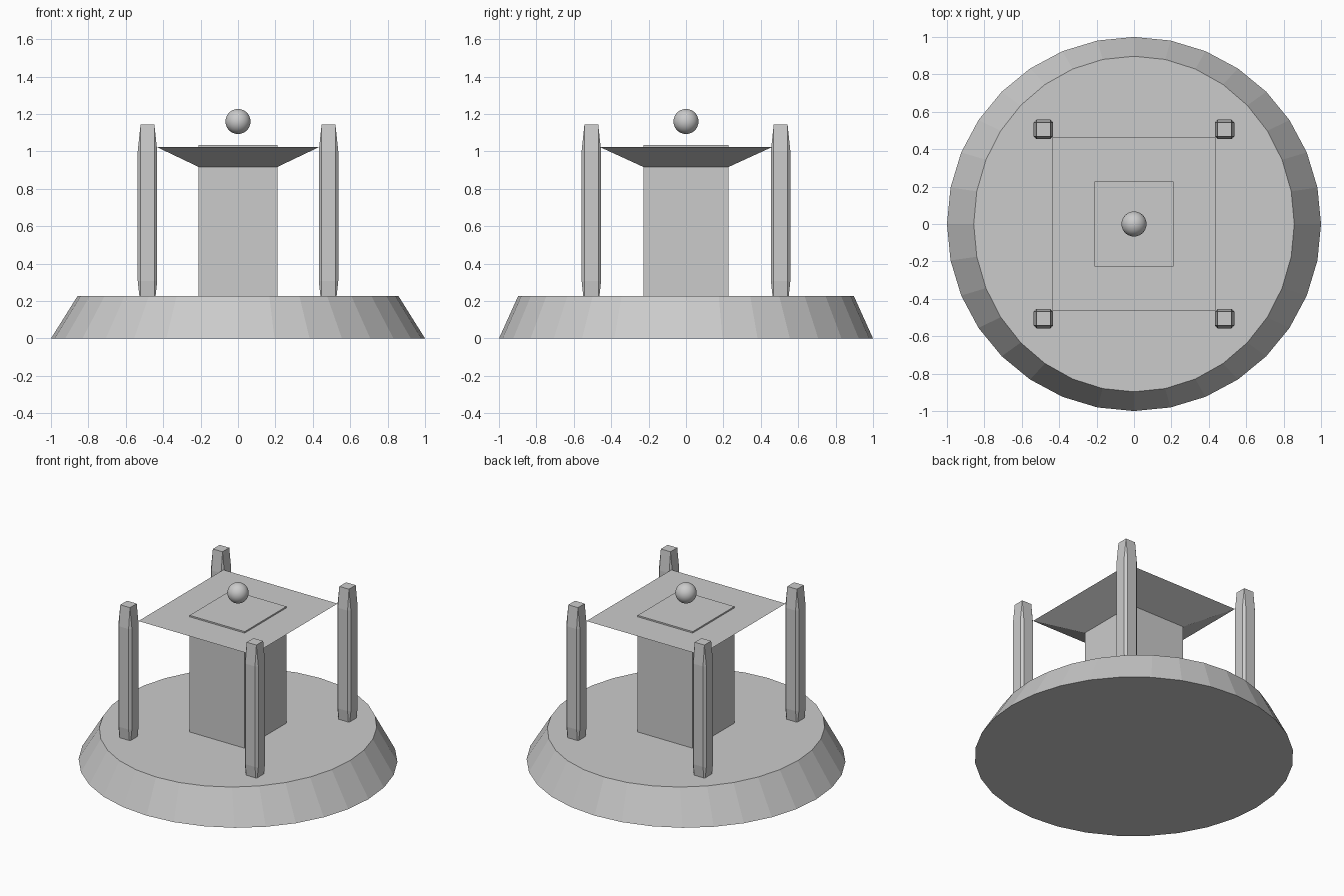
import bpy, bmesh
from mathutils import Matrix, Vector

if "Cube" in bpy.data.objects:
    bpy.data.objects.remove(bpy.data.objects["Cube"])


def finish(name, bm):
    bmesh.ops.recalc_face_normals(bm, faces=bm.faces[:])
    mesh = bpy.data.meshes.new(name)
    bm.to_mesh(mesh)
    bm.free()
    obj = bpy.data.objects.new(name, mesh)
    bpy.context.collection.objects.link(obj)
    return obj


def box(name, bottom, top, z0, z1):
    """Box with separate half sizes (x, y) at its bottom and top."""
    bm = bmesh.new()
    bmesh.ops.create_cube(bm, size=2)
    for v in bm.verts:
        half, z = (top, z1) if v.co.z > 0 else (bottom, z0)
        v.co = Vector((v.co.x * half[0], v.co.y * half[1], z))
    return finish(name, bm)


# Round sloped base, slightly narrower in x than y at the top
bm = bmesh.new()
bmesh.ops.create_cone(bm, cap_ends=True, segments=32, radius1=1, radius2=1, depth=2)
for v in bm.verts:
    if v.co.z > 0:
        v.co = Vector((v.co.x * 0.857, v.co.y * 0.897, 0.228))
    else:
        v.co.z = 0
finish("base", bm)

# Central column and flared tabletop
box("column", (0.211, 0.228), (0.211, 0.228), 0.2, 1.035)
box("tabletop", (0.2, 0.217), (0.437, 0.464), 0.912, 1.025)

# Four corner posts: bevelled cubes stretched upward, sunk into the base
for name, sx, sy in (("front_left_post", -1, -1), ("front_right_post", 1, -1),
                     ("back_left_post", -1, 1), ("back_right_post", 1, 1)):
    bm = bmesh.new()
    bmesh.ops.create_cube(bm, size=2)
    bmesh.ops.bevel(bm, geom=bm.edges[:], offset=0.29, offset_type='OFFSET',
                    segments=1, affect='EDGES', profile=0.5)
    bm.transform(Matrix.Translation((sx * 0.484, sy * 0.506, 0.655))
                 @ Matrix.Diagonal((0.052, 0.052, 0.49, 1)))
    finish(name, bm)

# Floating ball
bm = bmesh.new()
bmesh.ops.create_uvsphere(bm, u_segments=32, v_segments=16, radius=0.067)
bm.transform(Matrix.Translation((0, 0, 1.16)))
for f in bm.faces:
    f.smooth = True
finish("ball", bm)
